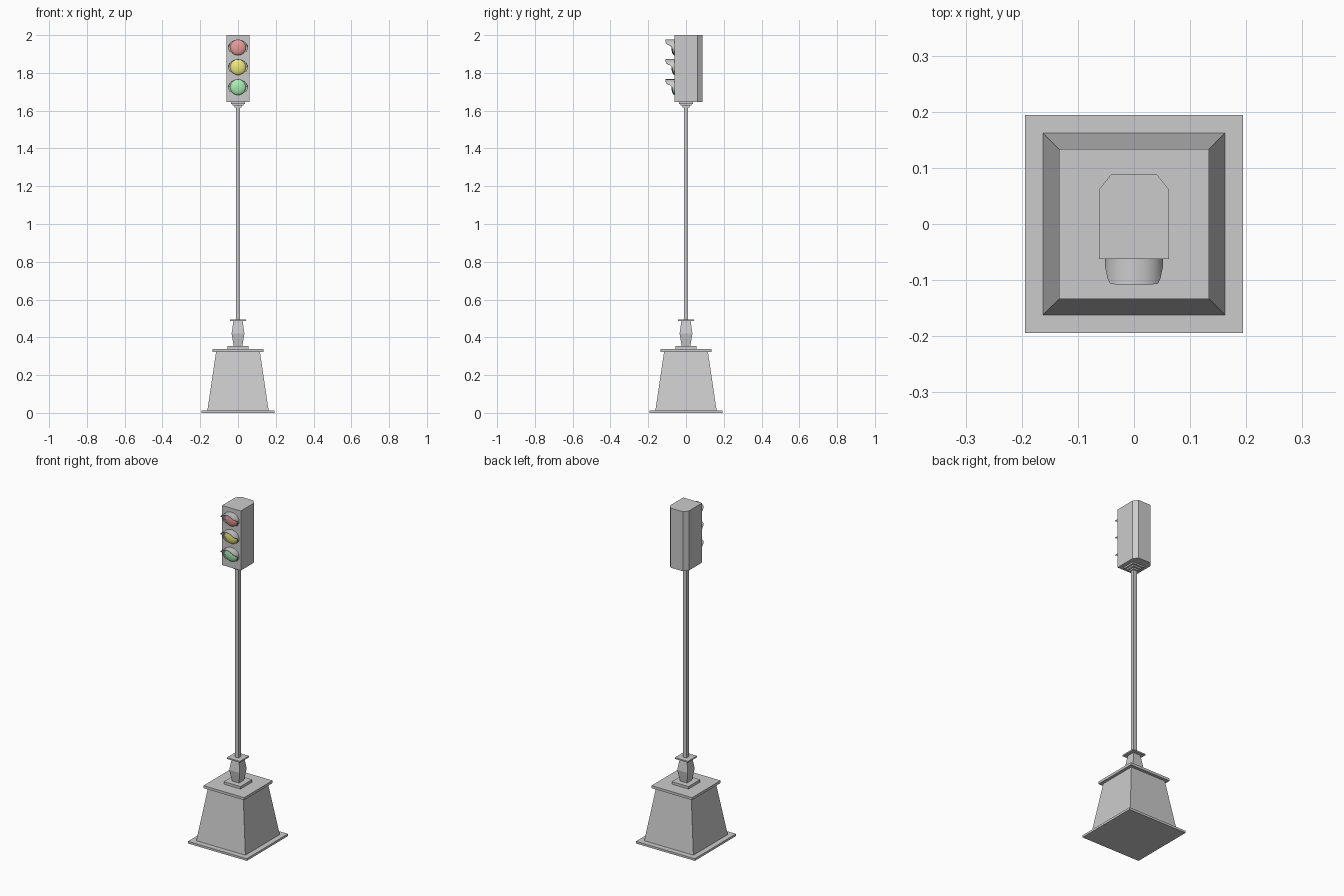
import bpy, bmesh, math

if "Cube" in bpy.data.objects:
    bpy.data.objects.remove(bpy.data.objects["Cube"])


def finish(name, bm, color=None):
    bmesh.ops.recalc_face_normals(bm, faces=bm.faces)
    mesh = bpy.data.meshes.new(name)
    bm.to_mesh(mesh)
    bm.free()
    obj = bpy.data.objects.new(name, mesh)
    bpy.context.collection.objects.link(obj)
    if color:
        mat = bpy.data.materials.new(name + "_paint")
        mat.diffuse_color = (*color, 1)
        mat.use_nodes = True
        mat.node_tree.nodes["Principled BSDF"].inputs["Base Color"].default_value = mat.diffuse_color
        mesh.materials.append(mat)
    return obj


def loft(name, sections):
    """Closed solid through rings of points with equal counts."""
    bm = bmesh.new()
    rings = [[bm.verts.new(p) for p in s] for s in sections]
    n = len(rings[0])
    for a, b in zip(rings, rings[1:]):
        for i in range(n):
            j = (i + 1) % n
            bm.faces.new((a[i], a[j], b[j], b[i]))
    bm.faces.new(rings[0])
    bm.faces.new(rings[-1])
    return finish(name, bm)


def square_stack(name, profile):
    """Square solid from (half width, height) pairs."""
    return loft(name, [[(-h, -h, z), (h, -h, z), (h, h, z), (-h, h, z)]
                       for h, z in profile])


# Pedestal, post fittings and pole
square_stack("base_plate", [(0.194, 0), (0.194, 0.013)])
square_stack("pedestal", [(0.162, 0.013), (0.116, 0.324)])
square_stack("pedestal_cap", [(0.134, 0.323), (0.134, 0.338)])
square_stack("post_foot", [(0.055, 0.338), (0.055, 0.353)])
square_stack("post_baluster", [(0.023, 0.353), (0.034, 0.42), (0.024, 0.488)])
square_stack("post_collar", [(0.043, 0.487), (0.043, 0.495)])
square_stack("pole", [(0.0115, 0.495), (0.0115, 1.625)])
square_stack("head_bracket", [(0.018, 1.618), (0.018, 1.627), (0.028, 1.627),
                              (0.028, 1.636), (0.038, 1.636), (0.038, 1.646)])

# Signal housing with chamfered back corners
outline = [(-0.062, -0.062), (0.062, -0.062), (0.062, 0.062),
           (0.041, 0.088), (-0.041, 0.088), (-0.062, 0.062)]
loft("housing", [[(x, y, z) for x, y in outline] for z in (1.645, 2.0)])


def lens(name, z, color):
    bm = bmesh.new()
    bmesh.ops.create_uvsphere(bm, u_segments=24, v_segments=14, radius=1)
    bmesh.ops.scale(bm, vec=(0.042, 0.016, 0.041), verts=bm.verts)
    bmesh.ops.translate(bm, vec=(0, -0.061, z), verts=bm.verts)
    obj = finish(name, bm, color)
    for p in obj.data.polygons:
        p.use_smooth = True


def visor_depth(s):
    """Long over the top, sweeping back to a shallow rim below the middle."""
    keys = [(-1, 0.002), (-0.6, 0.008), (0, 0.012), (0.25, 0.022),
            (0.5, 0.044), (1.01, 0.047)]
    for (a, da), (b, db) in zip(keys, keys[1:]):
        if s <= b:
            return da + (db - da) * (s - a) / (b - a)


def visor(name, z):
    bm = bmesh.new()
    rows = []
    steps = 32
    for i in range(steps + 1):
        t = math.radians(-60 + 300 * i / steps)
        c, s = math.cos(t), math.sin(t)
        rows.append([bm.verts.new((0.050 * c, y, z + 0.041 * s))
                     for y in (-0.060, -0.062 - visor_depth(s))])
    for a, b in zip(rows, rows[1:]):
        bm.faces.new((a[0], a[1], b[1], b[0]))
    obj = finish(name, bm)
    mod = obj.modifiers.new("thickness", "SOLIDIFY")
    mod.thickness = 0.003
    mod.offset = 0
    for p in obj.data.polygons:
        p.use_smooth = True
    bpy.ops.object.select_all(action="DESELECT")
    obj.select_set(True)
    bpy.context.view_layer.objects.active = obj
    bpy.ops.object.modifier_apply(modifier=mod.name)
    bpy.ops.object.shade_smooth_by_angle(angle=math.radians(35))


# Three lamps, each a domed lens under a hood
for label, z, color in (("red", 1.934, (0.8, 0.33, 0.33)),
                        ("yellow", 1.83, (0.85, 0.8, 0.2)),
                        ("green", 1.724, (0.4, 0.85, 0.45))):
    lens(label + "_lens", z, color)
    visor(label + "_visor", z)
